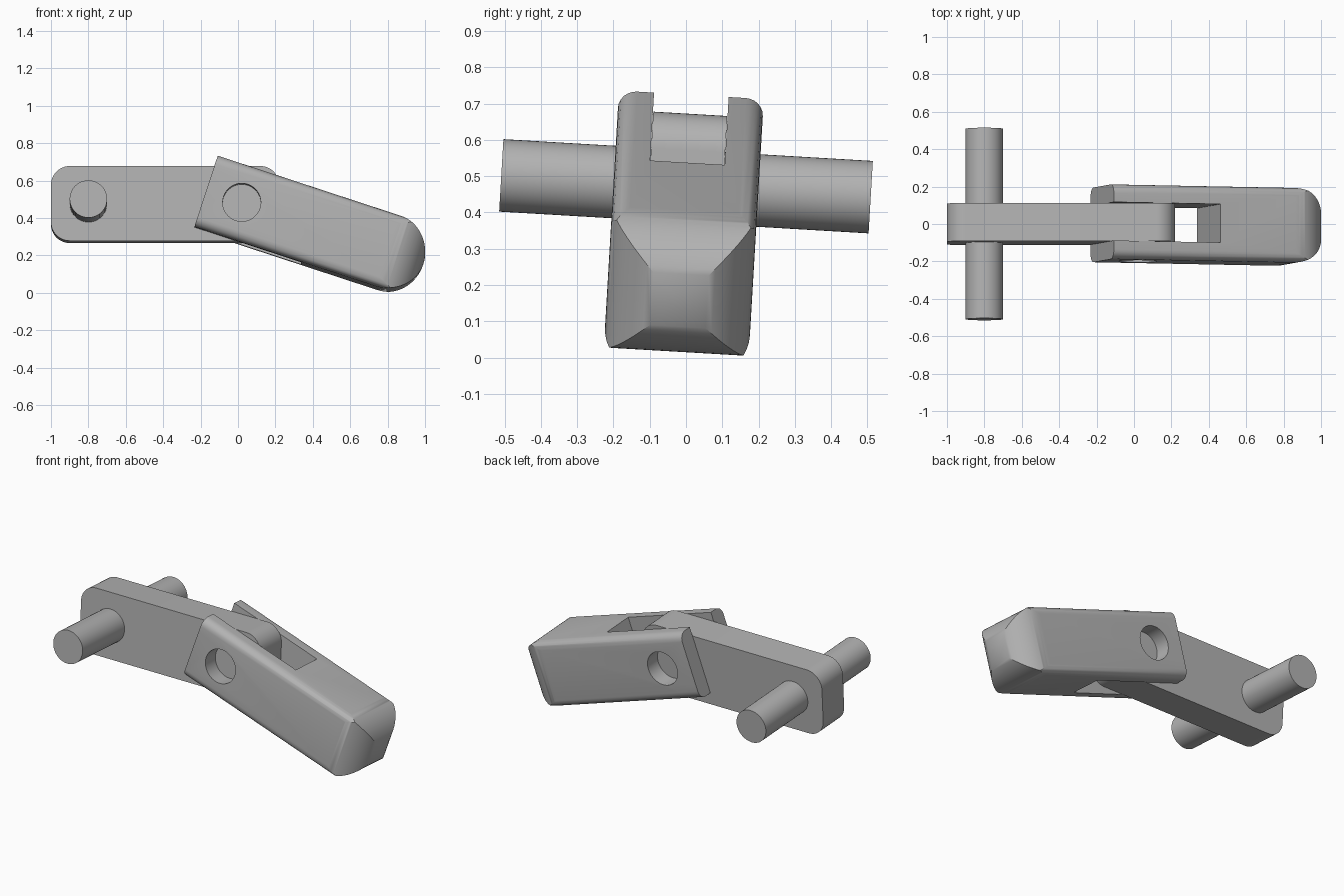
import bpy
import bmesh
from math import cos, sin, pi, radians
from mathutils import Matrix, Vector

cube = bpy.data.objects.get("Cube")
if cube:
    bpy.data.objects.remove(cube, do_unlink=True)

GREY = (0.45, 0.45, 0.45, 1)
metal = bpy.data.materials.new("plain grey")
metal.use_nodes = True
metal.diffuse_color = GREY
metal.node_tree.nodes["Principled BSDF"].inputs["Base Color"].default_value = GREY

# Whole assembly leans slightly; the fork also swings down about its pivot
LEAN = Matrix.Translation((0, 0, 0.472)) @ Matrix.Rotation(radians(-3.37), 4, 'X')
SWING = LEAN @ Matrix.Translation((0.02, 0, 0)) @ Matrix.Rotation(radians(18.2), 4, 'Y')


def rounded_rect(x0, x1, y0, y1, r_left, r_right, steps=12):
    """Counter-clockwise outline with separate corner radii on each side."""
    pts = []
    corners = [(x1, y1, -1, -1, r_right), (x0, y1, 1, -1, r_left),
               (x0, y0, 1, 1, r_left), (x1, y0, -1, 1, r_right)]
    for i, (x, y, sx, sy, r) in enumerate(corners):
        for k in range(steps + 1 if r else 1):
            a = (i + k / steps) * pi / 2
            p = (x + sx * r + r * cos(a), y + sy * r + r * sin(a))
            if not pts or (Vector(p) - Vector(pts[-1])).length > 1e-5:
                pts.append(p)
    if (Vector(pts[0]) - Vector(pts[-1])).length < 1e-5:
        pts.pop()
    return pts


def prism(name, outline, axis, a, b, matrix):
    """Extrude an outline from a to b along the given axis."""
    place = {'X': lambda p, d: (d, p[0], p[1]),
             'Y': lambda p, d: (p[0], d, p[1]),
             'Z': lambda p, d: (p[0], p[1], d)}[axis]
    bm = bmesh.new()
    ends = [[bm.verts.new(place(p, d)) for p in outline] for d in (a, b)]
    bm.faces.new(ends[0])
    bm.faces.new(ends[1])
    n = len(outline)
    for i in range(n):
        j = (i + 1) % n
        bm.faces.new((ends[0][i], ends[0][j], ends[1][j], ends[1][i]))
    bmesh.ops.recalc_face_normals(bm, faces=bm.faces)
    mesh = bpy.data.meshes.new(name)
    bm.to_mesh(mesh)
    bm.free()
    mesh.materials.append(metal)
    obj = bpy.data.objects.new(name, mesh)
    obj.matrix_world = matrix
    bpy.context.collection.objects.link(obj)
    return obj


def activate(obj):
    bpy.ops.object.select_all(action='DESELECT')
    obj.select_set(True)
    bpy.context.view_layer.objects.active = obj


def boolean(obj, tool, operation):
    activate(obj)
    mod = obj.modifiers.new("shape", 'BOOLEAN')
    mod.operation, mod.object, mod.solver = operation, tool, 'EXACT'
    bpy.ops.object.modifier_apply(modifier=mod.name)
    bpy.data.objects.remove(tool, do_unlink=True)


def disc(x, r):
    return rounded_rect(x - r, x + r, -r, r, r, r)


# Flat bar with rounded corners, and the cross pin through its end
link = prism("link_bar", rounded_rect(-1, 0.22, -0.2, 0.2, 0.1, 0.1), 'Y', -0.102, 0.102, LEAN)
pin = prism("cross_pin", disc(-0.8, 0.1), 'Y', -0.51, 0.51, LEAN)

# Fork body: two round-ended profiles and a soft-edged section intersected
TIP = 1.022
stadium = rounded_rect(-0.2, TIP, -0.2, 0.2, 0, 0.2, 16)
fork = prism("fork", stadium, 'Y', -0.25, 0.25, SWING)
wide = rounded_rect(-0.3, TIP, -0.2, 0.2, 0, 0.2, 16)
boolean(fork, prism("plan_helper", wide, 'Z', -0.3, 0.3, SWING), 'INTERSECT')
section = rounded_rect(-0.2, 0.2, -0.2, 0.2, 0.05, 0.05, 6)
boolean(fork, prism("section_helper", section, 'X', -0.4, 1.2, SWING), 'INTERSECT')

# Slot for the bar, and the pivot hole through both cheeks
slot = rounded_rect(-0.5, 0.4, -0.4, 0.4, 0, 0)
boolean(fork, prism("slot_cutter", slot, 'Y', -0.103, 0.103, SWING), 'DIFFERENCE')
boolean(fork, prism("hole_cutter", disc(0, 0.102), 'Y', -0.4, 0.4, SWING), 'DIFFERENCE')

for obj in (link, pin, fork):
    activate(obj)
    bpy.ops.object.shade_smooth_by_angle(angle=radians(35))
